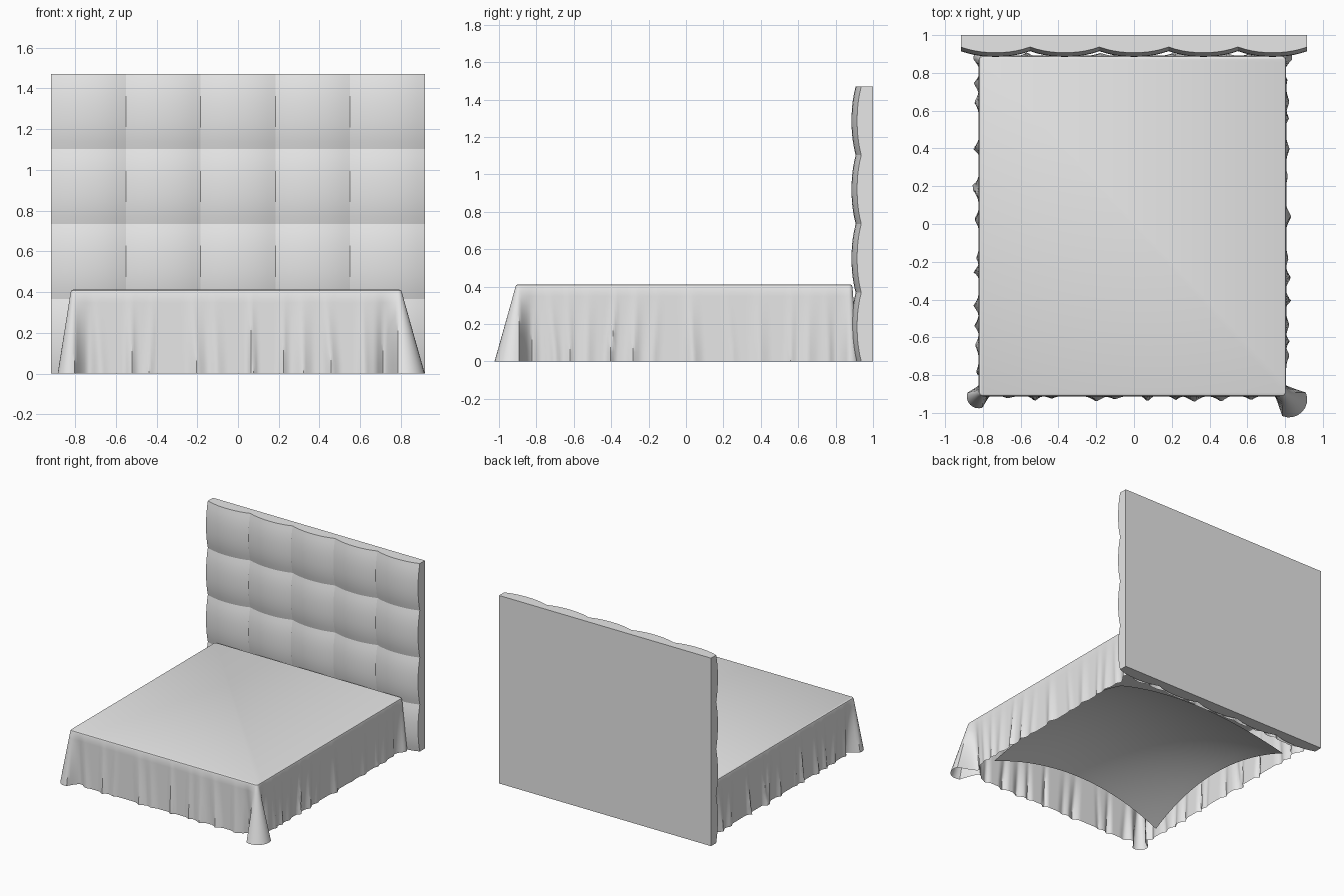
import bpy, math, random
from mathutils import Vector

if "Cube" in bpy.data.objects:
    bpy.data.objects.remove(bpy.data.objects["Cube"])

random.seed(4)
grey = bpy.data.materials.new("light grey fabric")
grey.diffuse_color = (0.8, 0.8, 0.8, 1)
grey.use_nodes = True
grey.node_tree.nodes["Principled BSDF"].inputs["Base Color"].default_value = grey.diffuse_color


def make(name, verts, faces, angle=35):
    me = bpy.data.meshes.new(name)
    me.from_pydata(verts, [], faces)
    me.materials.append(grey)
    ob = bpy.data.objects.new(name, me)
    bpy.context.collection.objects.link(ob)
    bpy.ops.object.select_all(action='DESELECT')
    ob.select_set(True)
    bpy.context.view_layer.objects.active = ob
    bpy.ops.object.shade_smooth_by_angle(angle=math.radians(angle))
    return ob


def grid_faces(nu, nv):
    w = nu + 1
    return [(j * w + i, j * w + i + 1, (j + 1) * w + i + 1, (j + 1) * w + i)
            for j in range(nv) for i in range(nu)]


# Headboard: 5 x 4 padded square panels on a flat slab
COLS, ROWS, SUB = 5, 4, 10
W, H = 1.834, 1.47
nu, nv = COLS * SUB, ROWS * SUB


def puff(i):
    u = (i % SUB) / SUB * 2 - 1
    return 1 - abs(u) ** 2.2


verts = [(-W / 2 + W * i / nu, 0.937 - 0.030 * puff(i) - 0.022 * puff(j), H * j / nv)
         for j in range(nv + 1) for i in range(nu + 1)]
faces = grid_faces(nu, nv)
base = len(verts)
verts += [(-W / 2, 1, 0), (W / 2, 1, 0), (W / 2, 1, H), (-W / 2, 1, H)]
b0, b1, b2, b3 = range(base, base + 4)
w = nu + 1
bottom = list(range(w))
top = [nv * w + i for i in range(w)]
left = [j * w for j in range(nv + 1)]
right = [j * w + nu for j in range(nv + 1)]
faces += [(b1, b0, b3, b2), bottom[::-1] + [b0, b1], top + [b2, b3],
          left + [b3, b0], right[::-1] + [b1, b2]]
make("padded_headboard", verts, faces, 22)

# Bedspread outline: rounded rectangle, counter-clockwise from the front left
X0, X1, Y0, Y1, Z, R = -0.822, 0.805, -0.912, 0.89, 0.412, 0.02
outline = []          # (point, outward normal, distance along edge)
flares = []           # (distance of corner, flare size)
corners = [(X1, Y0, -90, 0.125), (X1, Y1, 0, 0.035), (X0, Y1, 90, 0.03), (X0, Y0, 180, 0.07)]
length = 0.0
for k, (cx, cy, a0, flare) in enumerate(corners):
    px, py = corners[k - 1][:2]
    n0 = Vector((math.cos(math.radians(a0)), math.sin(math.radians(a0))))
    d = Vector((-n0.y, n0.x))
    start = Vector((px, py)) + d * R
    side = (Vector((cx, cy)) - Vector((px, py))).length - 2 * R
    n = 130
    for i in range(n):
        outline.append((start + d * side * i / n, n0, length + side * i / n))
    length += side
    flares.append((length + R * math.pi / 4, flare))
    mid = start + d * side - n0 * R
    for i in range(8):
        a = math.radians(a0 + 90 * i / 8)
        nn = Vector((math.cos(a), math.sin(a)))
        outline.append((mid + nn * R, nn, length + R * math.pi / 2 * i / 8))
    length += R * math.pi / 2

# Irregular pleats spread around the outline
pleats, s = [], 0.0
while s < length - 0.08:
    pleats.append((s, random.uniform(0.008, 0.03), random.uniform(0.018, 0.04), random.uniform(-0.04, 0.04)))
    s += random.uniform(0.08, 0.2)


def around(a, b):
    return (a - b + length / 2) % length - length / 2


def billow(s, t):
    """Outward push of the cloth at distance s, drop t."""
    off = 0.002
    near = min(abs(around(s, c)) for c, f in flares)
    for p, amp, wid, lean in pleats:
        x = abs(around(s, p + lean * t)) / wid
        off += amp * max(0, 1 - x / 1.5) ** 1.3 * min(1, near / 0.12)
    for c, f in flares:
        x = around(s, c)
        off += f * math.exp(-(x / 0.035) ** 2)
        off -= 0.35 * f * (math.exp(-((x - 0.085) / 0.03) ** 2) + math.exp(-((x + 0.085) / 0.03) ** 2))
    return off * t


# Bedspread: flat top, soft rim and a pleated skirt down to the floor
verts, faces = [], []
n = len(outline)
rings = [(0.012, Z), (0.004, Z - 0.004), (0.0, Z - 0.014)]
for inset, z in rings:
    verts += [(*(p - m * inset), z) for p, m, s in outline]
DROP = 8
for r in range(1, DROP + 1):
    t = r / DROP
    verts += [(*(p + m * billow(s, t)), (Z - 0.014) * (1 - t)) for p, m, s in outline]
for r in range(len(rings) + DROP - 1):
    for i in range(n):
        j = (i + 1) % n
        faces.append((r * n + i, (r + 1) * n + i, (r + 1) * n + j, r * n + j))
faces.append(tuple(range(n)))
make("draped_bedspread", verts, faces, 40)

# Under sheet: domed cloth whose four corners reach down to the floor
N = 24
verts = []
for j in range(N + 1):
    for i in range(N + 1):
        u, v = i / N * 2 - 1, j / N * 2 - 1
        x = 0.76 * u * (1 - 0.06 * (1 - v * v))
        y = 0.05 + 0.71 * v * (1 - 0.06 * (1 - u * u))
        z = 0.005 + 0.13 * (1 - u * u) + 0.13 * (1 - v * v)
        verts.append((x, y, z))
make("under_sheet", verts, grid_faces(N, N))
